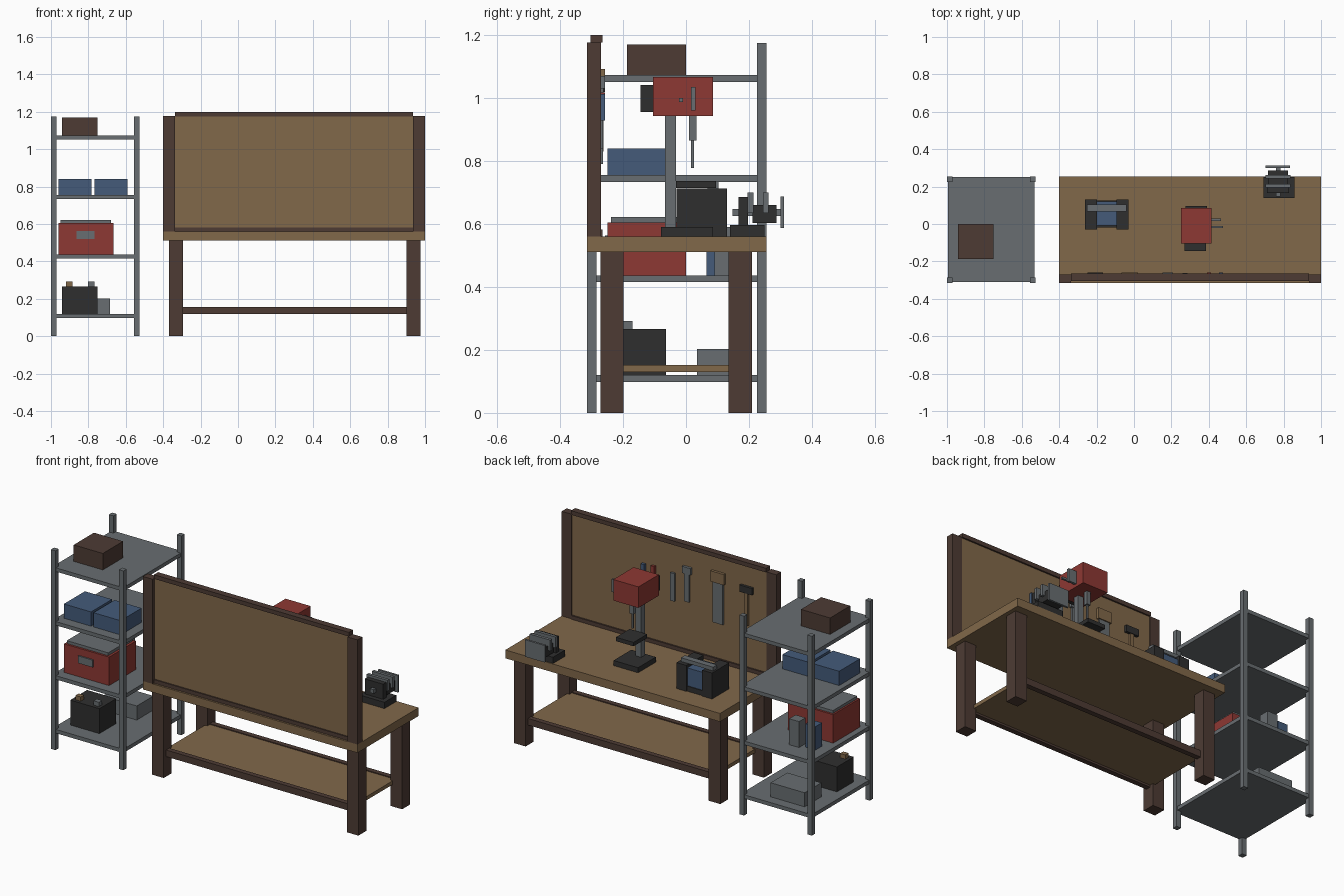
import bpy
from mathutils import Vector

default_cube = bpy.data.objects.get("Cube")
if default_cube:
    bpy.data.objects.remove(default_cube, do_unlink=True)


def material(name, red_part, green_part, blue_part):
    color = (red_part, green_part, blue_part, 1)
    mat = bpy.data.materials.new(name)
    mat.use_nodes = True
    mat.diffuse_color = color
    mat.node_tree.nodes["Principled BSDF"].inputs["Base Color"].default_value = color
    return mat


wood = material("light wood", .22, .138, .068)
brown = material("dark wood", .075, .044, .034)
steel = material("grey steel", .14, .155, .165)
dark = material("black iron", .028, .028, .028)
red = material("red paint", .27, .04, .033)
blue = material("blue paint", .058, .105, .195)


def box(name, mat, x_span, y_span, z_span):
    """Box filling the given spans, with its origin in the middle."""
    low, high = (Vector(corner) for corner in zip(x_span, y_span, z_span))
    half = (high - low) / 2
    signs = [(a, b, c) for a in (-1, 1) for b in (-1, 1) for c in (-1, 1)]
    verts = [(a * half.x, b * half.y, c * half.z) for a, b, c in signs]
    faces = [(0, 1, 3, 2), (4, 6, 7, 5), (0, 4, 5, 1),
             (2, 3, 7, 6), (0, 2, 6, 4), (1, 5, 7, 3)]
    mesh = bpy.data.meshes.new(name)
    mesh.from_pydata(verts, [], faces)
    mesh.materials.append(mat)
    obj = bpy.data.objects.new(name, mesh)
    obj.location = (low + high) / 2
    bpy.context.collection.objects.link(obj)
    return obj


def around(center, width):
    return (center - width / 2, center + width / 2)


# Storage rack: four posts and four plates
for side, x in (("right", -.985), ("left", -.542)):
    for end, y in (("front", -.3), ("back", .24)):
        box(f"rack_post_{end}_{side}", steel, around(x, .03), around(y, .03), (0, 1.175))
levels = [.12, .437, .756, 1.073]
for level in levels:
    box("rack_shelf", steel, (-.995, -.532), (-.31, .25), (level - .022, level))
bottom, lower, upper, top = levels

# Rack contents, from the top shelf down
box("storage_crate", brown, (-.94, -.75), (-.188, 0), (top, 1.17))
for side, x in (("right", -.872), ("left", -.679)):
    box(f"storage_bin_{side}", blue, around(x, .177), (-.25, -.055), (upper, .84))

box("toolbox_body", red, (-.96, -.666), (-.25, 0), (lower, .605))
box("toolbox_lid", steel, (-.95, -.68), (-.238, -.012), (.605, .622))
box("toolbox_latch", steel, (-.863, -.767), (-.258, -.25), (.52, .563))
box("paint_can", steel, around(-.81, .065), (.09, .15), (lower, .59))
box("oil_can", blue, around(-.9, .065), (.065, .125), (lower, .575))

box("battery_case", dark, (-.94, -.75), (-.22, -.064), (bottom, .267))
for name, mat, x in (("positive", wood, -.903), ("negative", steel, -.785)):
    box(f"battery_terminal_{name}", mat, around(x, .034), (-.2, -.17), (.267, .292))
box("parts_case", steel, (-.907, -.685), (.035, .19), (bottom, .203))

# Workbench: top, legs, rails and lower shelf
bench = .56
box("bench_top", wood, (-.4, 1), (-.315, .255), (.511, bench))
for end, y in (("front", -.235), ("back", .172)):
    for side, x in (("right", -.332), ("left", .938)):
        box(f"bench_leg_{end}_{side}", brown, around(x, .076), around(y, .074), (0, .511))
    box(f"bench_rail_{end}", brown, (-.294, .9), around(y, .03), (.118, .157))
box("bench_lower_shelf", wood, (-.31, .915), (-.22, .157), (.13, .152))

# Tool board with its frame
for side, x in (("right", -.368), ("left", .968)):
    box(f"board_post_{side}", brown, around(x, .064), (-.315, -.27), (bench, 1.177))
box("board_panel", wood, (-.336, .936), (-.297, -.274), (bench, 1.177))
box("board_top_rail", brown, (-.336, .936), (-.304, -.265), (1.176, 1.2))
box("board_bottom_rail", brown, (-.336, .936), (-.304, -.265), (bench, .582))


# Tools hanging on the board
def hang(name, mat, x, width, z_span, depth=.01):
    box(name, mat, around(x, width), (-.274, -.268 + depth), z_span)


hang("hammer_head", dark, -.208, .082, (1.02, 1.06))
hang("hammer_handle", wood, -.208, .022, (.83, 1.02), .006)
hang("saw_handle", wood, -.022, .088, (1.03, 1.093))
hang("saw_blade", steel, -.022, .065, (.79, 1.03), .004)
hang("spanner_head", steel, .18, .055, (1.03, 1.07))
hang("spanner_shank", steel, .18, .03, (.865, 1.03), .006)
hang("chisel", steel, .273, .028, (.845, 1.01), .006)
for name, mat, x, height in (("red", red, .4, 1.018), ("blue", blue, .465, 1.013)):
    hang(f"screwdriver_grip_{name}", mat, x, .022, (height - .085, height))
    hang(f"screwdriver_shaft_{name}", steel, x, .01, (.84, height - .085), .004)

# Drill press
drill = .333
box("drill_base", dark, around(drill, .16), (-.08, .085), (bench, .59))
box("drill_column", steel, around(drill, .036), (-.066, -.032), (.59, .943))
box("drill_table", dark, around(drill, .115), (-.032, .095), (.714, .737))
box("drill_head", red, around(drill, .164), (-.105, .085), (.943, 1.067))
box("drill_motor", dark, around(drill - .006, .115), (-.144, -.105), (.956, 1.042))
box("drill_quill", steel, around(drill, .026), (.009, .033), (.866, .943))
box("drill_bit", steel, around(drill, .01), (.016, .026), (.778, .866))
box("drill_feed_lever", steel, (.415, .465), (.016, .03), (.96, 1.035))
box("drill_feed_knob", steel, (.415, .475), (-.022, -.01), (.988, 1))

# Bench grinder
grinder = -.145
box("grinder_base", dark, around(grinder, .12), (-.02, .125), (bench, .59))
box("grinder_motor", blue, around(grinder, .106), (-.008, .12), (.59, .695))
for side in (-1, 1):
    box("grinder_wheel_guard", dark, around(grinder + side * .084, .064), (-.03, .13), (bench, .713))
box("grinder_guard_bar", steel, around(grinder, .21), (.068, .104), (.713, .735))

# Vise
vise = .77
box("vise_base", dark, around(vise + .005, .165), (.14, .25), (bench, .597))
box("vise_fixed_body", dark, around(vise, .12), (.167, .197), (.597, .686))
box("vise_sliding_body", dark, around(vise, .105), (.212, .287), (.603, .66))
for name, y in (("fixed", .205), ("sliding", .253)):
    box(f"vise_jaw_{name}", steel, around(vise, .135), around(y, .018), (.635, .7))
box("vise_screw", steel, around(vise, .024), (.147, .302), (.625, .648))
box("vise_handle", steel, around(vise - .002, .13), (.3, .312), (.587, .687))
